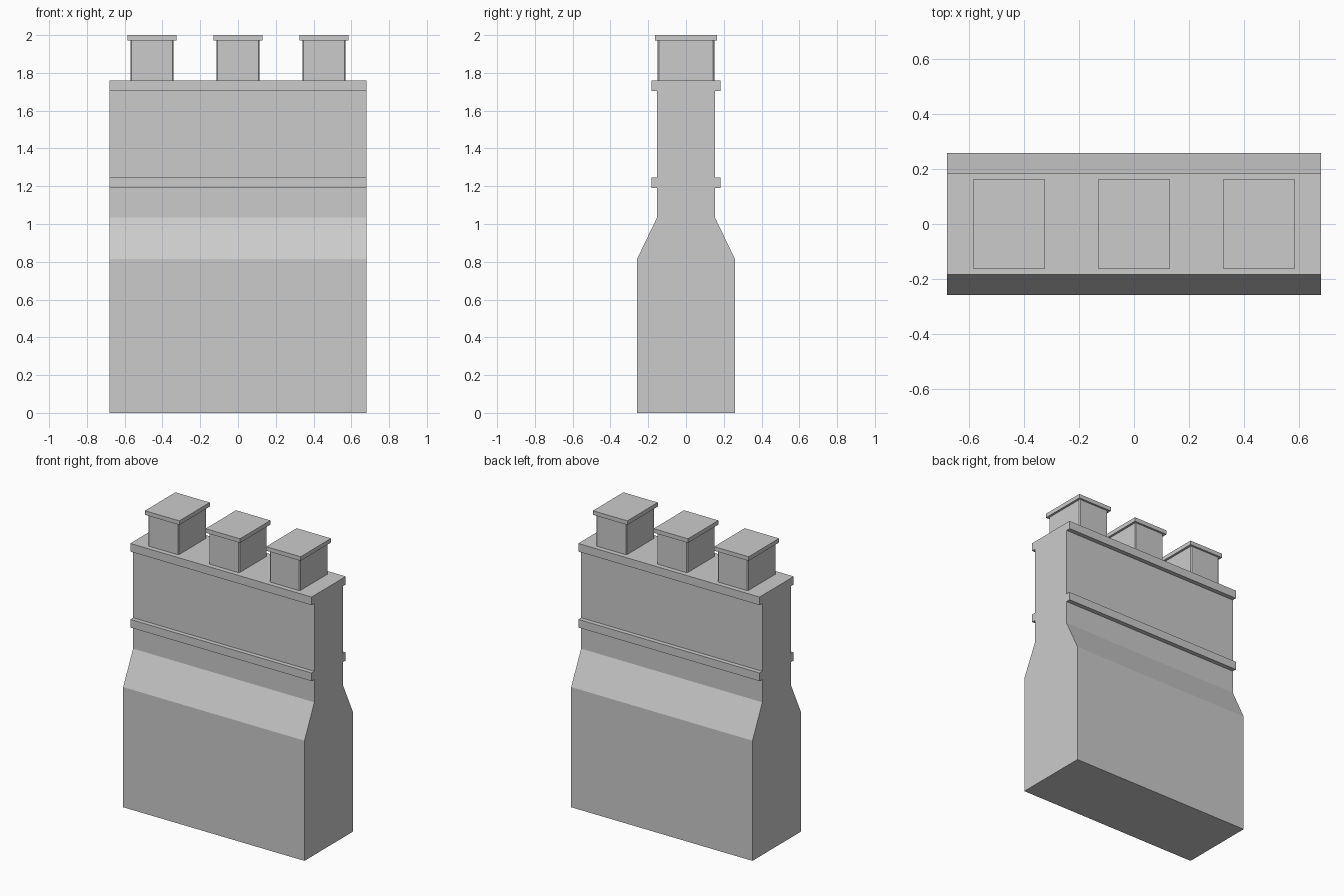
import bpy, bmesh

if "Cube" in bpy.data.objects:
    bpy.data.objects.remove(bpy.data.objects["Cube"])

W = 0.68  # half length of the stack along x


def extrude_profile(name, pts):
    """Extrude a (y, z) outline along x over the whole length."""
    bm = bmesh.new()
    face = bm.faces.new([bm.verts.new((-W, y, z)) for y, z in pts])
    res = bmesh.ops.extrude_face_region(bm, geom=[face])
    verts = [v for v in res["geom"] if isinstance(v, bmesh.types.BMVert)]
    bmesh.ops.translate(bm, verts=verts, vec=(2 * W, 0, 0))
    bmesh.ops.recalc_face_normals(bm, faces=bm.faces)
    return finish(name, bm)


def box(name, x, hx, hy, z0, z1, bevel=0):
    bm = bmesh.new()
    bmesh.ops.create_cube(bm, size=2)
    for v in bm.verts:
        v.co = (x + v.co.x * hx, v.co.y * hy, z0 if v.co.z < 0 else z1)
    if bevel:
        edges = [e for e in bm.edges if e.verts[0].co.z != e.verts[1].co.z]
        bmesh.ops.bevel(bm, geom=edges, offset=bevel, segments=1, affect='EDGES')
    return finish(name, bm)


def finish(name, bm):
    mesh = bpy.data.meshes.new(name)
    bm.to_mesh(mesh)
    bm.free()
    ob = bpy.data.objects.new(name, mesh)
    bpy.context.collection.objects.link(ob)
    return ob


# Central slab and the overhanging top course
box("stack_core", 0, W, 0.153, 0, 1.705)
box("top_course", 0, W, 0.183, 1.705, 1.76)

# Sloped shoulders and string courses on front and back
for side, s in (("front", -1), ("back", 1)):
    extrude_profile(side + "_shoulder", [(s * y, z) for y, z in
                    ((0.153, 0), (0.259, 0), (0.259, 0.815), (0.153, 1.035))])
    extrude_profile(side + "_string_course", [(s * y, z) for y, z in
                    ((0.153, 1.19), (0.183, 1.19), (0.183, 1.245), (0.153, 1.245))])

# Three square flues with slab caps
for i, x in enumerate((-0.455, 0, 0.455)):
    box(f"flue_{i + 1}", x, 0.114, 0.15, 1.76, 1.972, bevel=0.006)
    box(f"flue_cap_{i + 1}", x, 0.129, 0.163, 1.972, 2.0)
